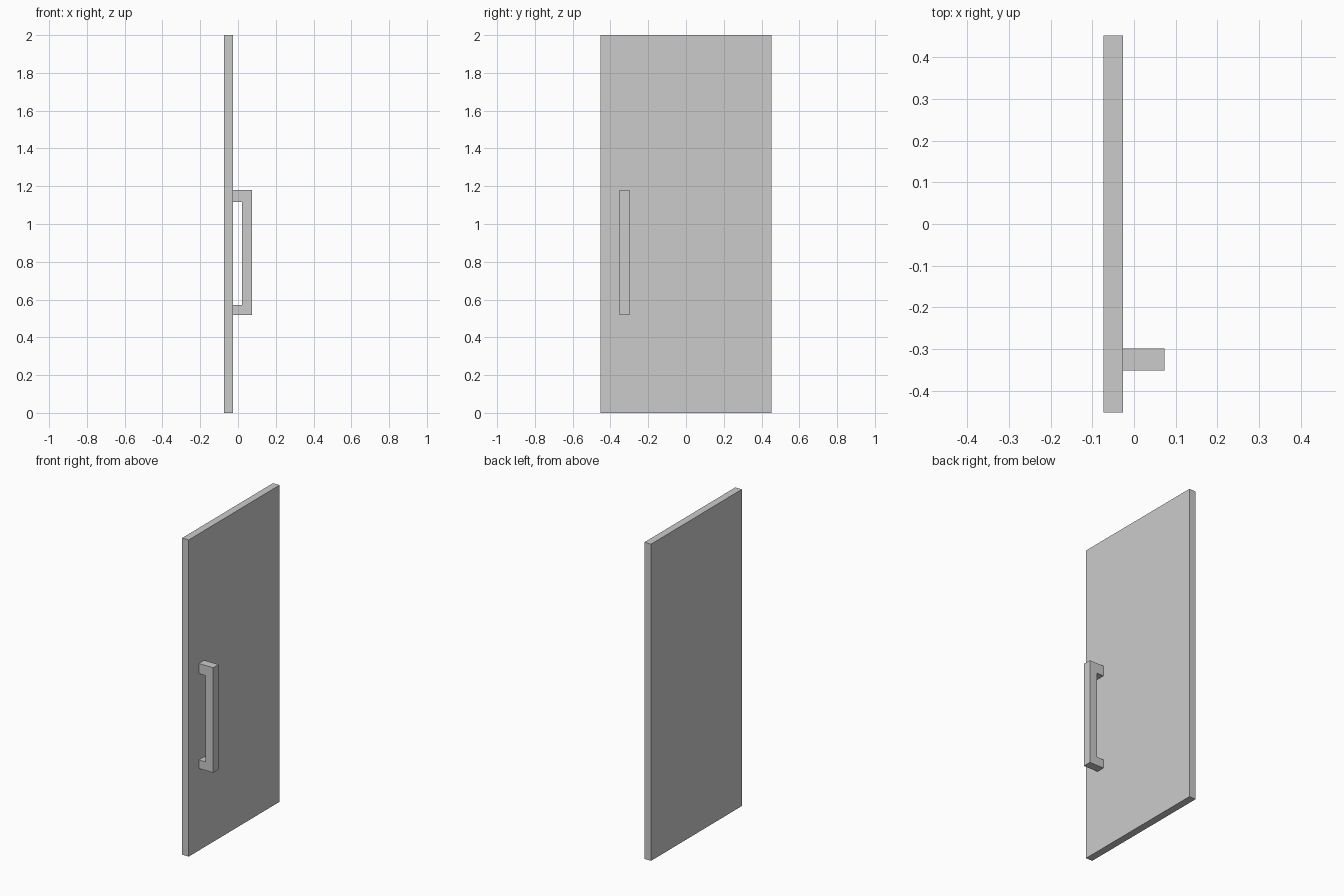
import bpy, bmesh

if "Cube" in bpy.data.objects:
    bpy.data.objects.remove(bpy.data.objects["Cube"])


def add_object(name, bm):
    bmesh.ops.recalc_face_normals(bm, faces=bm.faces)
    mesh = bpy.data.meshes.new(name)
    bm.to_mesh(mesh)
    bm.free()
    obj = bpy.data.objects.new(name, mesh)
    bpy.context.collection.objects.link(obj)
    return obj


def extrude_profile(name, profile, y0, y1):
    """Extrude an (x, z) outline from y0 to y1."""
    bm = bmesh.new()
    face = bm.faces.new([bm.verts.new((x, y0, z)) for x, z in profile])
    ext = bmesh.ops.extrude_face_region(bm, geom=[face], use_keep_orig=True)
    verts = [g for g in ext["geom"] if isinstance(g, bmesh.types.BMVert)]
    bmesh.ops.translate(bm, verts=verts, vec=(0, y1 - y0, 0))
    return add_object(name, bm)


BACK, FACE = -0.073, -0.027      # door panel thickness in x
GRIP_IN, GRIP_OUT = 0.021, 0.073  # handle grip in x

# Door panel
extrude_profile("door_panel",
                [(BACK, 0), (FACE, 0), (FACE, 2), (BACK, 2)], -0.453, 0.453)

# Pull handle: C-shaped bracket standing off the door face
extrude_profile("pull_handle",
                [(FACE, 0.518), (GRIP_OUT, 0.518), (GRIP_OUT, 1.181), (FACE, 1.181),
                 (FACE, 1.117), (GRIP_IN, 1.117), (GRIP_IN, 0.572), (FACE, 0.572)],
                -0.352, -0.299)
